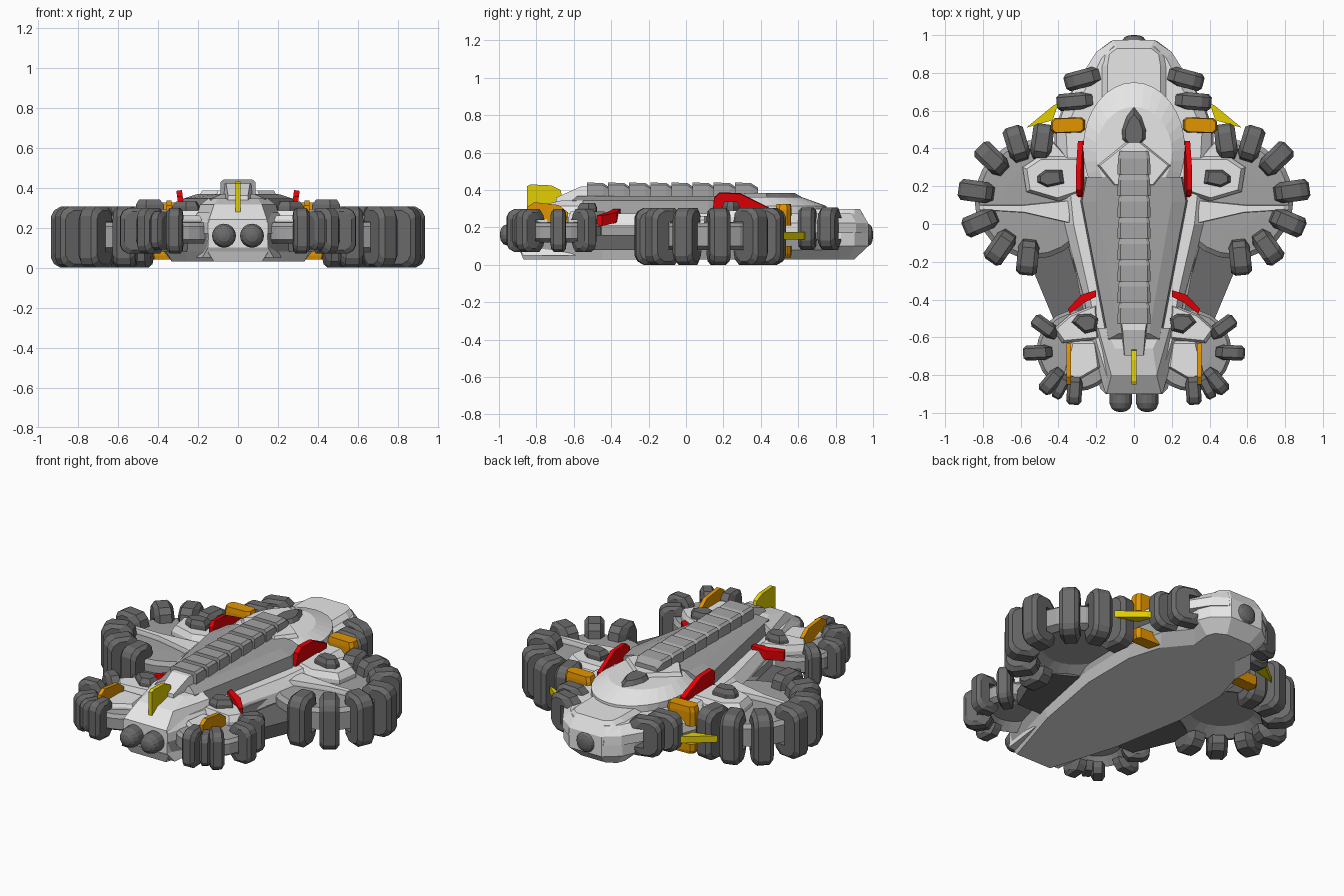
import bpy, bmesh, math
from mathutils import Matrix

if "Cube" in bpy.data.objects:
    bpy.data.objects.remove(bpy.data.objects["Cube"])


def material(name, r, g, b):
    m = bpy.data.materials.new(name)
    m.diffuse_color = (r, g, b, 1)
    m.use_nodes = True
    m.node_tree.nodes["Principled BSDF"].inputs["Base Color"].default_value = m.diffuse_color
    return m


LIGHT = material("light grey", .80, .80, .80)
MID = material("mid grey", .37, .37, .37)
DARK = material("dark grey", .145, .145, .145)
RED = material("red", .80, .0, .002)
YELLOW = material("yellow", .76, .62, .0)
ORANGE = material("orange", .76, .30, .0)


def loft(name, rings, mat, matrix=None):
    """Skin a stack of equal-length rings of 3D points and cap both ends."""
    bm = bmesh.new()
    vs = [[bm.verts.new(p) for p in ring] for ring in rings]
    n = len(rings[0])
    for a, b in zip(vs, vs[1:]):
        for i in range(n):
            j = (i + 1) % n
            bm.faces.new((a[i], a[j], b[j], b[i]))
    bm.faces.new(vs[0])
    bm.faces.new(vs[-1])
    if matrix:
        bm.transform(matrix)
    bmesh.ops.remove_doubles(bm, verts=bm.verts, dist=1e-5)
    bmesh.ops.recalc_face_normals(bm, faces=bm.faces)
    me = bpy.data.meshes.new(name)
    bm.to_mesh(me)
    bm.free()
    me.materials.append(mat)
    ob = bpy.data.objects.new(name, me)
    bpy.context.collection.objects.link(ob)
    return ob


def hull(name, levels, mat):
    """Symmetric body: levels of (z, right half outline)."""
    loft(name, [[(x, y, z) for x, y in h] + [(-x, y, z) for x, y in reversed(h)]
                for z, h in levels], mat)


def both(name, rings, mat, matrix=None):
    """The same loft on the right and mirrored on the left."""
    matrix = matrix or Matrix.Identity(4)
    loft(name + "_right", rings, mat, matrix)
    loft(name + "_left", rings, mat, Matrix.Scale(-1, 4, (1, 0, 0)) @ matrix)


def flat(pts, z, s=1.0):
    """Outline at height z, scaled about its middle."""
    cx = sum(p[0] for p in pts) / len(pts)
    cy = sum(p[1] for p in pts) / len(pts)
    return [(cx + (x - cx) * s, cy + (y - cy) * s, z) for x, y in pts]


def circle(r, z, n=24):
    return [(r * math.cos(2 * math.pi * i / n), r * math.sin(2 * math.pi * i / n), z)
            for i in range(n)]


def pad(name, x, y, angle, length, width, z0, z1, mat=DARK):
    """Rounded C-shaped tread shoe, open towards the hub and gripping the rim."""
    l, h, c = length / 2, (z1 - z0) / 2, length * .25
    zm, g = (z0 + z1) / 2, h * .5
    rings = []
    for w, d in ((-width * .5, .018), (-width * .3, 0), (width * .3, 0), (width * .5, .018)):
        o, t = l - d, h - d
        tip = -l + d * 2.2
        rings.append([(a, w, zm + b) for a, b in (
            (tip, -g), (tip + .01, -t + .03), (tip + c * .9, -t), (o - c, -t), (o - c * .3, -t + c * .4), (o, -t + c),
            (o, t - c), (o - c * .3, t - c * .4), (o - c, t), (tip + c * .9, t), (tip + .01, t - .03), (tip, g),
            (0, g), (0, -g))])
    both(name, rings, mat, Matrix.Translation((x, y, 0)) @ Matrix.Rotation(math.radians(angle), 4, 'Z'))


def wheel(name, cx, cy, r, zs, angles, pr, length, width, z0, z1):
    """Flat disc with a bevelled rim and tread shoes around it."""
    a, b = zs
    rings = [circle(r * .6, a + .04), circle(r * .85, a), circle(r, a + .02),
             circle(r, b - .02), circle(r * .92, b), circle(r * .5, b + .005)]
    both(name + "_disc", rings, MID, Matrix.Translation((cx, cy, 0)))
    for i, d in enumerate(angles):
        t = math.radians(d)
        pad(f"{name}_shoe_{i}", cx + pr * math.cos(t), cy + pr * math.sin(t),
            d, length, width, z0, z1)


# Wheels and rear shoes
wheel("big_wheel", .53, .13, .315, (.08, .225), (98, 73, 44, 8, -23, -55, -84),
      .308, .19, .112, 0, .305)
wheel("small_wheel", .30, -.67, .215, (.12, .225), (36, -3, -50, -86), .21, .155, .08, .07, .298)
pad("small_shoe_inner", .385, -.86, -62, .14, .06, .09, .28)
pad("rear_shoe_a", .27, .77, -15, .20, .095, .08, .308)
pad("rear_shoe_b", .31, .65, -5, .20, .09, .08, .308)

# Orange clamps above and below the rear rim, with a yellow strip between
clamp = [(.26, .50), (.28, .485), (.42, .48), (.44, .50), (.44, .54), (.42, .56), (.28, .565), (.26, .55)]
both("orange_clamp_top", [flat(clamp, .21), flat(clamp, .295), flat(clamp, .325, .9)], ORANGE)
both("orange_clamp_bottom", [flat(clamp, .04, .9), flat(clamp, .06), flat(clamp, .10)], ORANGE)
spike = [(.40, .64), (.43, .625), (.57, .51), (.43, .55)]
both("yellow_strip", [flat(spike, .135), flat(spike, .175)], YELLOW)

# Belly plate, lower hull and the dark webs between the wheels
low = [(.15, -.89), (.27, -.45), (.36, .0), (.37, .4), (.32, .62), (.14, .85)]
hull("belly_plate", [(.03, [(.12, -.87), (.25, -.45), (.33, .0), (.33, .35), (.27, .55), (.13, .72)]),
                     (.08, low)], LIGHT)
hull("lower_hull", [(.08, low), (.21, low)], MID)
web = [(.28, .0), (.57, -.16), (.42, -.52), (.22, -.52)]
both("side_web", [flat(web, .08, .95), flat(web, .16)], DARK)

# Upper hull, tail and nose
hull("upper_hull", [
    (.17, [(.15, -.90), (.24, -.62), (.27, -.4), (.38, 0), (.42, .3), (.42, .5), (.37, .64), (.27, .80), (.20, .91), (.12, .97)]),
    (.225, [(.15, -.90), (.23, -.62), (.26, -.4), (.37, 0), (.41, .3), (.41, .5), (.36, .64), (.27, .80), (.20, .91), (.12, .965)]),
    (.275, [(.13, -.85), (.20, -.62), (.23, -.4), (.32, 0), (.35, .3), (.36, .49), (.31, .62), (.22, .78), (.17, .88), (.11, .94)])], LIGHT)
tail = [(.23, .60), (.23, .83), (.20, .90), (.11, .975)]
hull("tail_block", [(.03, [(.14, .64), (.16, .82), (.14, .87), (.08, .90)]), (.10, tail), (.22, tail),
                    (.30, [(.14, .60), (.14, .84), (.13, .90), (.09, .93)])], LIGHT)
hull("nose_block", [(.05, [(.18, -.87), (.22, -.55)]), (.10, [(.15, -.90), (.22, -.55)]),
                    (.24, [(.145, -.90), (.21, -.55)]), (.315, [(.12, -.80), (.19, -.55)]),
                    (.345, [(.10, -.66), (.15, -.55)])], LIGHT)

# Centre deck, rear shield and its inlays
hull("centre_deck", [(.26, [(.145, -.615), (.285, .12), (.26, .25)]),
                     (.345, [(.135, -.61), (.275, .12), (.25, .25)]),
                     (.369, [(.08, -.58), (.20, .12), (.19, .25)])], MID)


def ellipse(a, b, cy, z):
    return [(a * x, cy + b * y, z) for x, y, _ in circle(1, 0, 32)]


loft("rear_shield", [ellipse(.27, .35, .40, .26), ellipse(.27, .35, .40, .315),
                     ellipse(.20, .24, .38, .362)], LIGHT)
hull("arrow_plate", [(.35, [(.11, .20), (.20, .31), (.04, .44)]),
                     (.385, [(.10, .21), (.18, .31), (.03, .43)])], LIGHT)
drop = [(.04, .42), (.07, .45), (.072, .50), (.045, .58), (0, .64)]
hull("rear_teardrop", [(.32, drop), (.35, drop),
                       (.385, [(.03, .43), (.045, .455), (.045, .50), (.025, .55), (0, .58)])], DARK)

# Spine: overlapping stepped blocks
for i in range(8):
    y0 = -.53 + i * .113
    y1 = y0 + .125
    ring = lambda y, top, w: [(-w, y, .34), (-w, y, top - .012), (.015 - w, y, top),
                              (w - .015, y, top), (w, y, top - .012), (w, y, .34)]
    loft(f"spine_block_{i}", [ring(y0, .44, .088), ring(y0 + .085, .438, .085), ring(y1, .412, .075)], MID)
hull("spine_front", [(.28, [(.055, -.70), (.08, -.50)]), (.36, [(.05, -.695), (.075, -.50)]),
                     (.42, [(.06, -.56), (.07, -.50)])], LIGHT)

# Suspension arms and spokes with dark caps
arm = [(.28, .36), (.50, .36), (.59, .30), (.57, .17), (.40, .12), (.28, .16)]
both("rear_arm", [flat(arm, .18), flat(arm, .255), flat(arm, .29, .85)], LIGHT)
arm2 = [(.19, -.42), (.34, -.48), (.43, -.56), (.38, -.63), (.18, -.61)]
both("front_arm", [flat(arm2, .16), flat(arm2, .25), flat(arm2, .285, .85)], LIGHT)
cap = [(.37, .215), (.38, .285), (.47, .285), (.51, .255), (.51, .22), (.46, .195)]
both("rear_arm_cap", [flat(cap, .26), flat(cap, .315), flat(cap, .34, .75)], DARK)
cap2 = [(.19, -.50), (.20, -.565), (.26, -.58), (.33, -.52), (.30, -.48), (.23, -.475)]
both("front_arm_cap", [flat(cap2, .26), flat(cap2, .305), flat(cap2, .33, .75)], DARK)
for name, pts in (("rear_spoke", [(.30, .13), (.60, .10), (.82, .10), (.82, .075), (.58, .06), (.32, .0)]),
                  ("hip_spoke", [(.34, .34), (.44, .45), (.50, .44), (.48, .33)]),
                  ("front_spoke", [(.20, -.62), (.33, -.62), (.37, -.80), (.30, -.83), (.18, -.76)])):
    both(name, [flat(pts, .17), flat(pts, .24), flat(pts, .26, .88)], LIGHT)


def fin(name, profile, x, t, mat, pair=True, matrix=None):
    """Thin upright plate from a y-z profile."""
    rings = [[(x - t, y, z) for y, z in profile], [(x + t, y, z) for y, z in profile]]
    (both if pair else loft)(name, rings, mat, matrix)


# Coloured fins
fin("yellow_fin", [(-.85, .25), (-.85, .42), (-.83, .43), (-.72, .425), (-.67, .40), (-.65, .29)],
    0, .012, YELLOW, False)
fin("orange_fin", [(-.85, .22), (-.85, .31), (-.81, .335), (-.68, .32), (-.63, .28), (-.63, .22)],
    .345, .012, ORANGE)
fin("red_rear_fin", [(.14, .25), (.15, .36), (.18, .39), (.29, .385), (.37, .345), (.44, .31), (.44, .25)],
    0, .014, RED, True, Matrix.Translation((.24, 0, 0)) @ Matrix.Rotation(math.radians(8), 4, 'Y'))
arc = [(.20, -.35), (.28, -.375), (.35, -.45), (.34, -.475), (.26, -.415), (.20, -.385)]
both("red_front_strip", [[(x, y, .30 - .25 * (x - .2) + d) for x, y in arc] for d in (-.055, .0)], RED)

# Dark nose and tail bulbs
for name, x, y, r, d, tip in (("nose_bulb_right", .07, -.90, .06, -1, .095),
                              ("nose_bulb_left", -.07, -.90, .06, -1, .095),
                              ("tail_bulb", 0, .95, .06, 1, .05)):
    loft(name, [[(x + a * s, y + d * tip * k, .16 + b * s) for a, b, _ in circle(r, 0, 16)]
                for k, s in ((-.5, 1), (.5, 1), (.8, .82), (.95, .5), (1, .15))], DARK)
